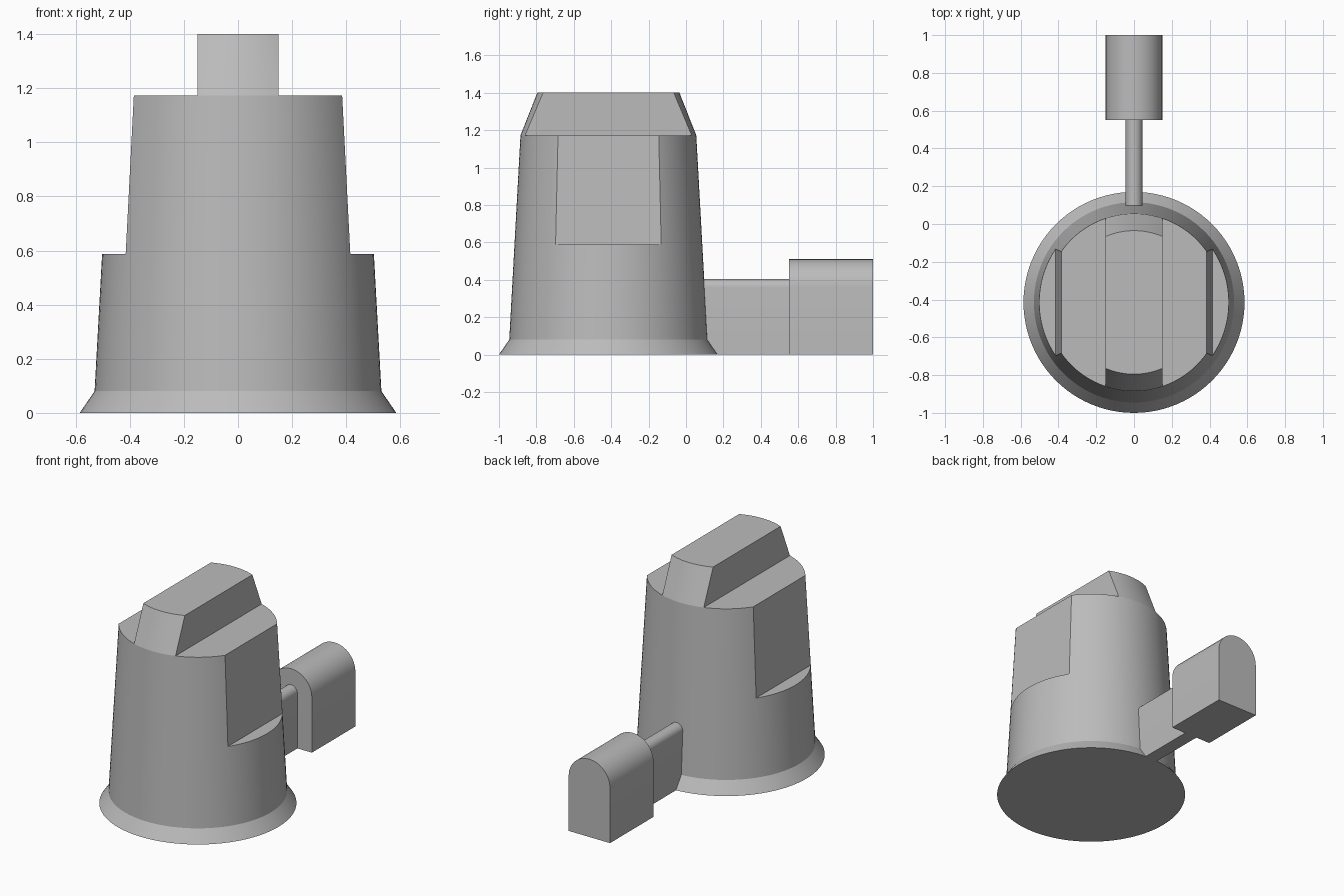
import bpy
import bmesh
import math

cube = bpy.data.objects.get("Cube")
if cube:
    bpy.data.objects.remove(cube, do_unlink=True)

grey = bpy.data.materials.new("plain_grey")
grey.use_nodes = True
COLOUR = (0.5, 0.5, 0.5, 1)
grey.diffuse_color = COLOUR
grey.node_tree.nodes["Principled BSDF"].inputs["Base Color"].default_value = COLOUR

CENTRE_Y = -0.415


def add_object(name, bm):
    bmesh.ops.recalc_face_normals(bm, faces=bm.faces[:])
    mesh = bpy.data.meshes.new(name)
    bm.to_mesh(mesh)
    bm.free()
    mesh.materials.append(grey)
    obj = bpy.data.objects.new(name, mesh)
    bpy.context.collection.objects.link(obj)
    return obj


def turned(name, profile, segments=96):
    """Stack of circular rings given as (radius, height), capped at both ends."""
    bm = bmesh.new()
    rings = []
    for r, z in profile:
        angles = [math.tau * i / segments for i in range(segments)]
        rings.append([bm.verts.new((r * math.sin(a), CENTRE_Y - r * math.cos(a), z))
                      for a in angles])
    for low, high in zip(rings, rings[1:]):
        for i in range(segments):
            j = (i + 1) % segments
            bm.faces.new((low[i], low[j], high[j], high[i]))
    bm.faces.new(rings[0])
    bm.faces.new(rings[-1])
    return add_object(name, bm)


def extruded(name, outline, y0, y1):
    """Prism along y from an outline in x and z."""
    bm = bmesh.new()
    face = bm.faces.new([bm.verts.new((x, y0, z)) for x, z in outline])
    out = bmesh.ops.extrude_face_region(bm, geom=[face])
    moved = [v for v in out["geom"] if isinstance(v, bmesh.types.BMVert)]
    bmesh.ops.translate(bm, verts=moved, vec=(0, y1 - y0, 0))
    return add_object(name, bm)


def arch(half_width, spring_z, steps=16):
    """Upright rectangle with a semicircular top."""
    curve = [(half_width * math.cos(math.pi * i / steps),
              spring_z + half_width * math.sin(math.pi * i / steps))
             for i in range(steps + 1)]
    return [(-half_width, 0), (half_width, 0)] + curve


def smooth(obj):
    bpy.ops.object.select_all(action="DESELECT")
    obj.select_set(True)
    bpy.context.view_layer.objects.active = obj
    bpy.ops.object.shade_smooth_by_angle(angle=math.radians(15))


# Tapered round body with flared foot and conical crown
body = turned("body", [(0.585, 0), (0.53, 0.08), (0.47, 1.172), (0.38, 1.4)])

# Each side: a shoulder beside the top ridge, and a sloping flat with a ledge
for side in (-1, 1):
    outline = [(0.15, 1.5), (0.15, 1.172), (0.385, 1.172),
               (0.415, 0.588), (0.8, 0.588), (0.8, 1.5)]
    cutter = extruded("side_cutter", [(side * x, z) for x, z in outline], -1.2, 0.4)
    cutter.hide_render = True
    mod = body.modifiers.new("side_cut", "BOOLEAN")
    mod.operation = "DIFFERENCE"
    mod.solver = "EXACT"
    mod.object = cutter
    bpy.context.view_layer.objects.active = body
    bpy.ops.object.modifier_apply(modifier=mod.name)
    bpy.data.objects.remove(cutter, do_unlink=True)

# Narrow wall running back to an arched block
arm = extruded("connecting_wall", arch(0.045, 0.36), 0.0, 0.56)
block = extruded("arched_block", arch(0.15, 0.36), 0.55, 1.0)

for part in (body, arm, block):
    smooth(part)
